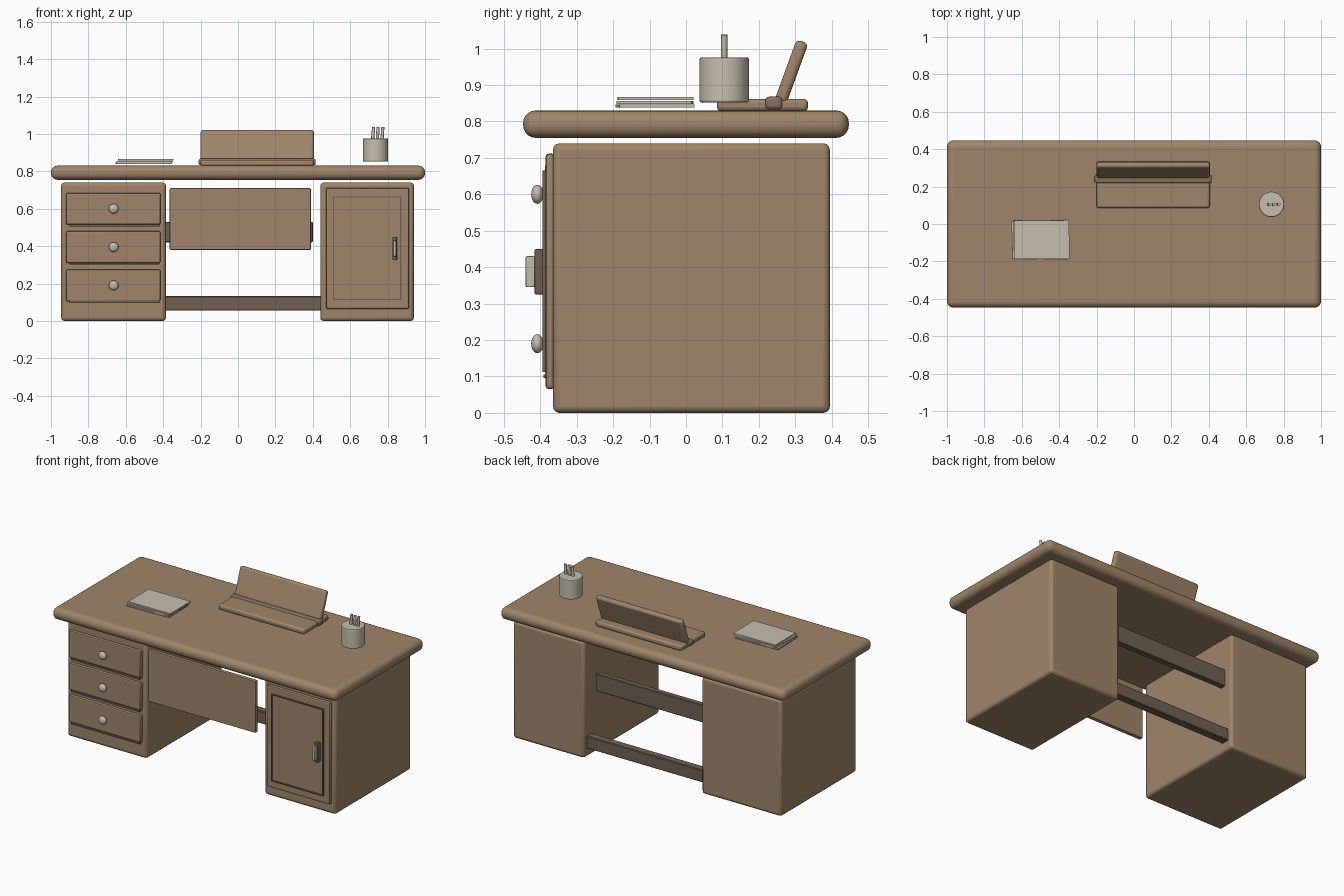
import bpy
import math
from mathutils import Euler

if "Cube" in bpy.data.objects:
    bpy.data.objects.remove(bpy.data.objects["Cube"])


def material(name, rgb):
    m = bpy.data.materials.new(name)
    m.diffuse_color = (*rgb, 1.0)
    m.use_nodes = True
    m.node_tree.nodes["Principled BSDF"].inputs["Base Color"].default_value = m.diffuse_color
    return m


WOOD = material("oak brown", (0.35, 0.235, 0.145))
MID = material("walnut brown", (0.24, 0.165, 0.11))
DARK = material("dark walnut", (0.165, 0.118, 0.085))
PALE = material("pale grey cream", (0.56, 0.52, 0.42))


def finish(obj, name, mat, bevel=0.0, segments=3):
    obj.name = name
    obj.data.materials.append(mat)
    bpy.ops.object.shade_smooth_by_angle(angle=math.radians(35))
    if bevel:
        mod = obj.modifiers.new("rounded edges", "BEVEL")
        mod.width = bevel
        mod.segments = segments
        mod.limit_method = "ANGLE"
        bpy.ops.object.modifier_apply(modifier=mod.name)
        bpy.ops.object.shade_smooth_by_angle(angle=math.radians(35))
    return obj


def box(name, x, y, z, mat, bevel=0.0, segments=3, rot=(0, 0, 0)):
    """Box from (min, max) ranges, rotated about its own centre."""
    bpy.ops.mesh.primitive_cube_add(size=1)
    obj = bpy.context.object
    ranges = (x, y, z)
    for v in obj.data.vertices:
        v.co = [c * (r[1] - r[0]) for c, r in zip(v.co, ranges)]
    obj.location = [(r[0] + r[1]) / 2 for r in ranges]
    obj.rotation_euler = Euler(rot)
    return finish(obj, name, mat, bevel, segments)


def cylinder(name, loc, radius, height, mat, bevel=0.0, rot=(0, 0, 0), sides=32):
    bpy.ops.mesh.primitive_cylinder_add(vertices=sides, radius=radius, depth=height,
                                        location=loc, rotation=rot)
    return finish(bpy.context.object, name, mat, bevel, 2)


# Desk top and two pedestals
box("desk_top", (-1, 1), (-0.447, 0.447), (0.755, 0.83), WOOD, 0.034, 5)
box("drawer_pedestal", (-0.945, -0.385), (-0.365, 0.395), (0, 0.74), WOOD, 0.018)
box("door_pedestal", (0.44, 0.94), (-0.365, 0.395), (0, 0.74), WOOD, 0.018)

# Front panel over the knee space, and the rear rails
box("knee_panel", (-0.365, 0.39), (-0.383, -0.358), (0.38, 0.71), WOOD, 0.006, 2)
box("upper_rail", (-0.39, 0.40), (0.30, 0.337), (0.42, 0.53), DARK, 0.004, 1)
box("lower_rail", (-0.39, 0.445), (0.315, 0.365), (0.055, 0.133), DARK, 0.004, 1)

# Three drawers with a dark lower lip and a round knob
for i, z in enumerate((0.19, 0.395, 0.60)):
    box(f"drawer_front_{i}", (-0.92, -0.415), (-0.387, -0.36), (z - 0.085, z + 0.085),
        WOOD, 0.008, 2)
    box(f"drawer_lip_{i}", (-0.90, -0.42), (-0.391, -0.362), (z - 0.094, z - 0.084), DARK)
    bpy.ops.mesh.primitive_uv_sphere_add(segments=24, ring_count=12, radius=0.026,
                                         location=(-0.665, -0.408, z))
    knob = bpy.context.object
    knob.scale.y = 0.65
    finish(knob, f"drawer_knob_{i}", PALE)

# Door with a thin trim frame and a handle
box("door", (0.47, 0.915), (-0.386, -0.36), (0.065, 0.712), WOOD, 0.01, 2)
for side, x in (("left", 0.51), ("right", 0.87)):
    box(f"door_trim_{side}", (x - 0.003, x + 0.003), (-0.394, -0.385), (0.115, 0.662), DARK)
for side, z in (("bottom", 0.115), ("top", 0.662)):
    box(f"door_trim_{side}", (0.507, 0.873), (-0.394, -0.385), (z - 0.003, z + 0.003), DARK)
box("handle_plate", (0.825, 0.85), (-0.416, -0.385), (0.325, 0.45), DARK, 0.005, 2)
box("handle_grip", (0.829, 0.846), (-0.44, -0.414), (0.345, 0.43), PALE, 0.004, 2)

# Book stand: base, ledge and leaning back rest
box("stand_base", (-0.2, 0.405), (0.085, 0.335), (0.828, 0.862), WOOD, 0.012)
box("stand_ledge", (-0.21, 0.415), (0.218, 0.264), (0.833, 0.868), MID, 0.01)
box("stand_back", (-0.2, 0.405), (0.272, 0.306), (0.845, 1.025), WOOD, 0.013,
    rot=(math.radians(-20), 0, 0))

# Loose stack of paper
for i, (cx, cy, turn) in enumerate(((-0.505, -0.085, 2), (-0.5, -0.085, -1.2),
                                    (-0.493, -0.084, 0.5))):
    z = 0.838 + i * 0.0105
    box(f"paper_{i}", (cx - 0.147, cx + 0.147), (cy - 0.103, cy + 0.103), (z, z + 0.008),
        PALE, rot=(0, 0, math.radians(turn)))

# Pencil cup
cylinder("pencil_cup", (0.735, 0.105, 0.914), 0.068, 0.124, PALE, 0.006)
for i, (x, lean) in enumerate(((0.722, 5), (0.747, 3), (0.772, 4))):
    cylinder(f"pencil_{i}", (x, 0.105, 1.0), 0.0085, 0.076, PALE,
             rot=(0, math.radians(lean), 0), sides=12)
